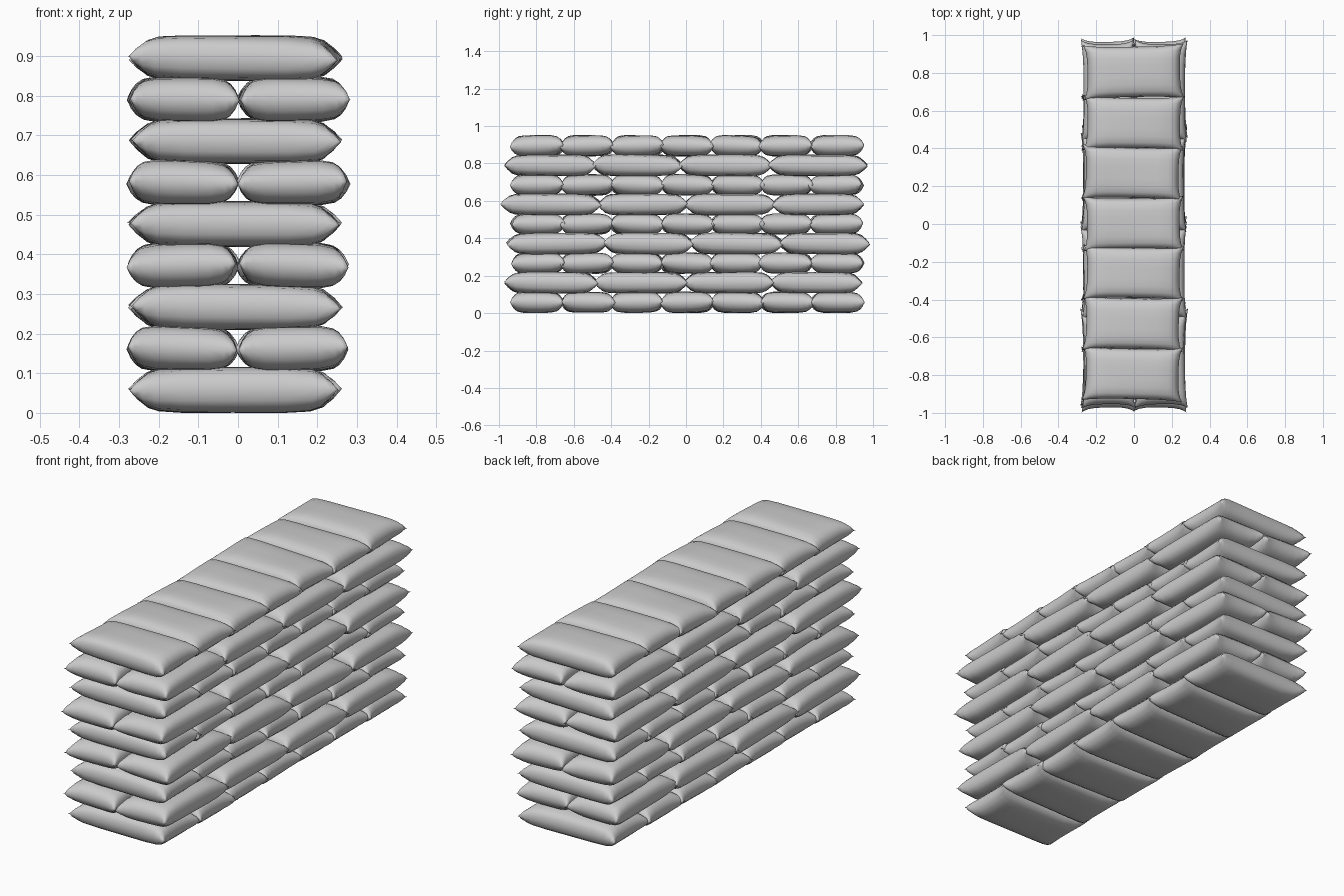
import bpy, bmesh, math, random
from mathutils import Matrix

if "Cube" in bpy.data.objects:
    bpy.data.objects.remove(bpy.data.objects["Cube"])

random.seed(4)
STEPS = [-1, -0.95, -0.87, -0.75, -0.5, -0.2, 0.2, 0.5, 0.75, 0.87, 0.95, 1]
N = len(STEPS)
PITCH, THICK = 0.1046, 0.116


def bag(name, centre, length, width, angle):
    """Flat pillow with a pinched seam at mid-height and pointed corners."""
    bm = bmesh.new()
    p, q, tilt = (random.uniform(-1, 1) for _ in range(3))
    top, bottom = {}, {}
    for i, u in enumerate(STEPS):
        for j, v in enumerate(STEPS):
            x = length / 2 * u * (1 - 0.085 * u * u * (1 - v ** 4))
            y = width / 2 * v * (1 - 0.085 * v * v * (1 - u ** 4))
            full = max(0, 1 - abs(u) ** 8) ** 0.65 * max(0, 1 - abs(v) ** 5) ** 0.5
            h = THICK / 2 * full * (0.97 + 0.03 * math.sin(2 * u + 3 * p) * math.cos(2 * v + 3 * q))
            rim = 0.006 * tilt * u * v
            top[i, j] = bm.verts.new((x, y, h + rim))
            on_rim = i in (0, N - 1) or j in (0, N - 1)
            bottom[i, j] = top[i, j] if on_rim else bm.verts.new((x, y, -h + rim))
    for i in range(N - 1):
        for j in range(N - 1):
            ring = [(i, j), (i + 1, j), (i + 1, j + 1), (i, j + 1)]
            bm.faces.new([top[k] for k in ring])
            bm.faces.new([bottom[k] for k in reversed(ring)])
    for f in bm.faces:
        f.smooth = True
    for e in bm.edges:
        if e.calc_face_angle(0) > math.radians(60):
            e.smooth = False
    bm.transform(Matrix.Translation(centre) @ Matrix.Rotation(angle, 4, 'Z'))
    me = bpy.data.meshes.new(name)
    bm.to_mesh(me)
    bm.free()
    bpy.context.collection.objects.link(bpy.data.objects.new(name, me))


# Lengthwise courses: bag joints along y for the right-hand row
JOINTS = {
    1: [-0.96, -0.48, 0.0, 0.46, 0.93],
    3: [-0.95, -0.43, 0.03, 0.51, 0.97],
    5: [-0.98, -0.46, 0.0, 0.47, 0.94],
    7: [-0.96, -0.49, -0.03, 0.45, 0.96],
}

for layer in range(9):
    z = THICK / 2 + layer * PITCH
    if layer % 2 == 0:
        # Crosswise course of seven bags
        step = 1.865 / 7
        for k in range(7):
            y = 0.005 + (k - 3) * step + random.uniform(-0.004, 0.004)
            bag(f"cross_bag_{layer}_{k}", (-0.006 + random.uniform(-0.005, 0.005), y, z),
                0.535, step * 1.09, random.uniform(-0.025, 0.025))
    else:
        # Lengthwise course: two rows of four bags
        for side, row in ((1, "right"), (-1, "left")):
            ys = JOINTS[layer]
            for k in range(4):
                a, b = ys[k], ys[k + 1]
                bag(f"long_bag_{row}_{layer}_{k}",
                    (side * 0.139 + random.uniform(-0.004, 0.004), (a + b) / 2, z),
                    b - a + 0.03, 0.28, math.pi / 2 + random.uniform(-0.02, 0.02))
